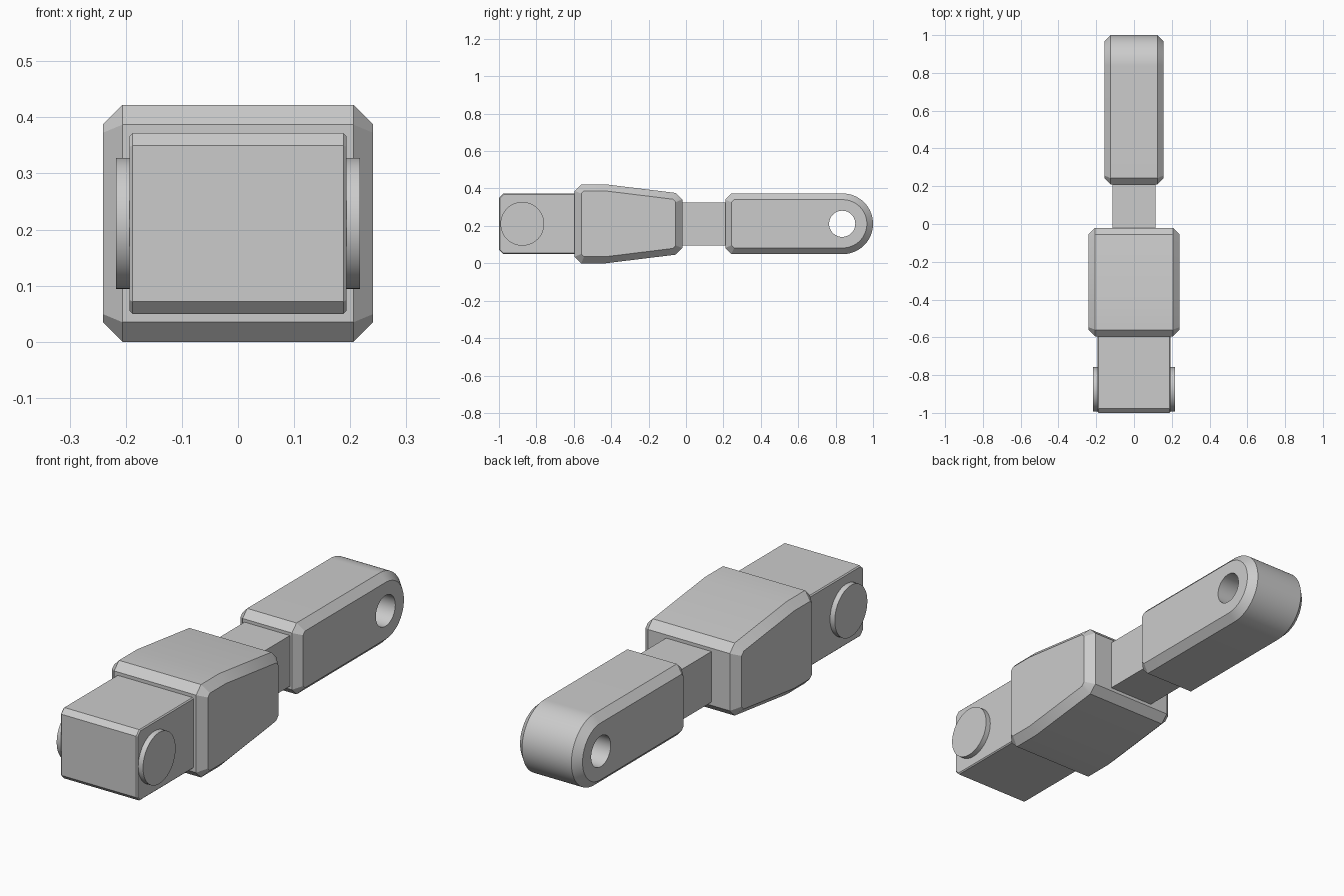
import bpy, bmesh, math
from mathutils import Matrix

cube = bpy.data.objects.get("Cube")
if cube:
    bpy.data.objects.remove(cube, do_unlink=True)

MID = 0.211  # height of the centre line

grey = bpy.data.materials.new("plain_grey")
grey.use_nodes = True
grey.diffuse_color = (0.6, 0.6, 0.6, 1)
grey.node_tree.nodes["Principled BSDF"].inputs["Base Color"].default_value = (0.6, 0.6, 0.6, 1)


def finish(name, bm):
    bmesh.ops.recalc_face_normals(bm, faces=bm.faces)
    mesh = bpy.data.meshes.new(name)
    bm.to_mesh(mesh)
    bm.free()
    mesh.materials.append(grey)
    obj = bpy.data.objects.new(name, mesh)
    bpy.context.collection.objects.link(obj)
    return obj


def smooth(obj):
    bpy.ops.object.select_all(action='DESELECT')
    obj.select_set(True)
    bpy.context.view_layer.objects.active = obj
    bpy.ops.object.shade_smooth_by_angle(angle=math.radians(30))


def prism(name, upper, half_width, rim=0):
    """Side profile (upper half, front to back) mirrored about the centre line."""
    profile = upper + [(y, -h) for y, h in reversed(upper)]
    bm = bmesh.new()
    face = bm.faces.new([bm.verts.new((-half_width, y, MID + h)) for y, h in profile])
    ext = bmesh.ops.extrude_face_region(bm, geom=[face], use_keep_orig=True)
    for v in ext["geom"]:
        if isinstance(v, bmesh.types.BMVert):
            v.co.x = half_width
    bmesh.ops.recalc_face_normals(bm, faces=bm.faces)
    if rim:
        edges = [e for e in bm.edges if abs(e.verts[0].co.x - e.verts[1].co.x) < 1e-5]
        bmesh.ops.bevel(bm, geom=edges, offset=rim, segments=1, affect='EDGES')
    return finish(name, bm)


def cylinder(name, y, radius, half_length):
    bm = bmesh.new()
    bmesh.ops.create_cone(bm, cap_ends=True, segments=48, radius1=radius, radius2=radius,
                          depth=2 * half_length,
                          matrix=Matrix.Translation((0, y, MID)) @ Matrix.Rotation(math.pi / 2, 4, 'Y'))
    return finish(name, bm)


# front block with a pivot pin through it
smooth(prism("front_block", [(-1, 0.139), (-0.978, 0.161), (-0.55, 0.161)], 0.193, 0.005))
smooth(cylinder("pivot_pin", -0.875, 0.117, 0.217))

# tapering chamfered housing
c = 0.035
smooth(prism("housing", [(-0.595, 0.211 - c), (-0.595 + c, 0.211), (-0.43, 0.211),
                         (-0.02 - c, 0.165), (-0.02, 0.13)], 0.241, c))

# square neck
prism("neck", [(-0.05, 0.115), (0.24, 0.115)], 0.114)

# rear link with a rounded end
r, n, end = 0.162, 24, 0.838
arc = [(end + r * math.sin(a), r * math.cos(a))
       for a in (math.pi / 2 * (i + 0.5) / (n + 0.5) - math.pi / 4 / (n + 0.5) for i in range(n + 1))]
link = prism("rear_link", [(0.21, r - 0.033), (0.243, r)] + arc, 0.157, 0.033)

# eye hole through the link
cutter = cylinder("eye_cutter", 0.835, 0.07, 0.3)
cutter.hide_render = True
mod = link.modifiers.new("eye_hole", 'BOOLEAN')
mod.operation = 'DIFFERENCE'
mod.solver = 'EXACT'
mod.object = cutter
bpy.context.view_layer.objects.active = link
bpy.ops.object.modifier_apply(modifier=mod.name)
bpy.data.objects.remove(cutter, do_unlink=True)
smooth(link)
